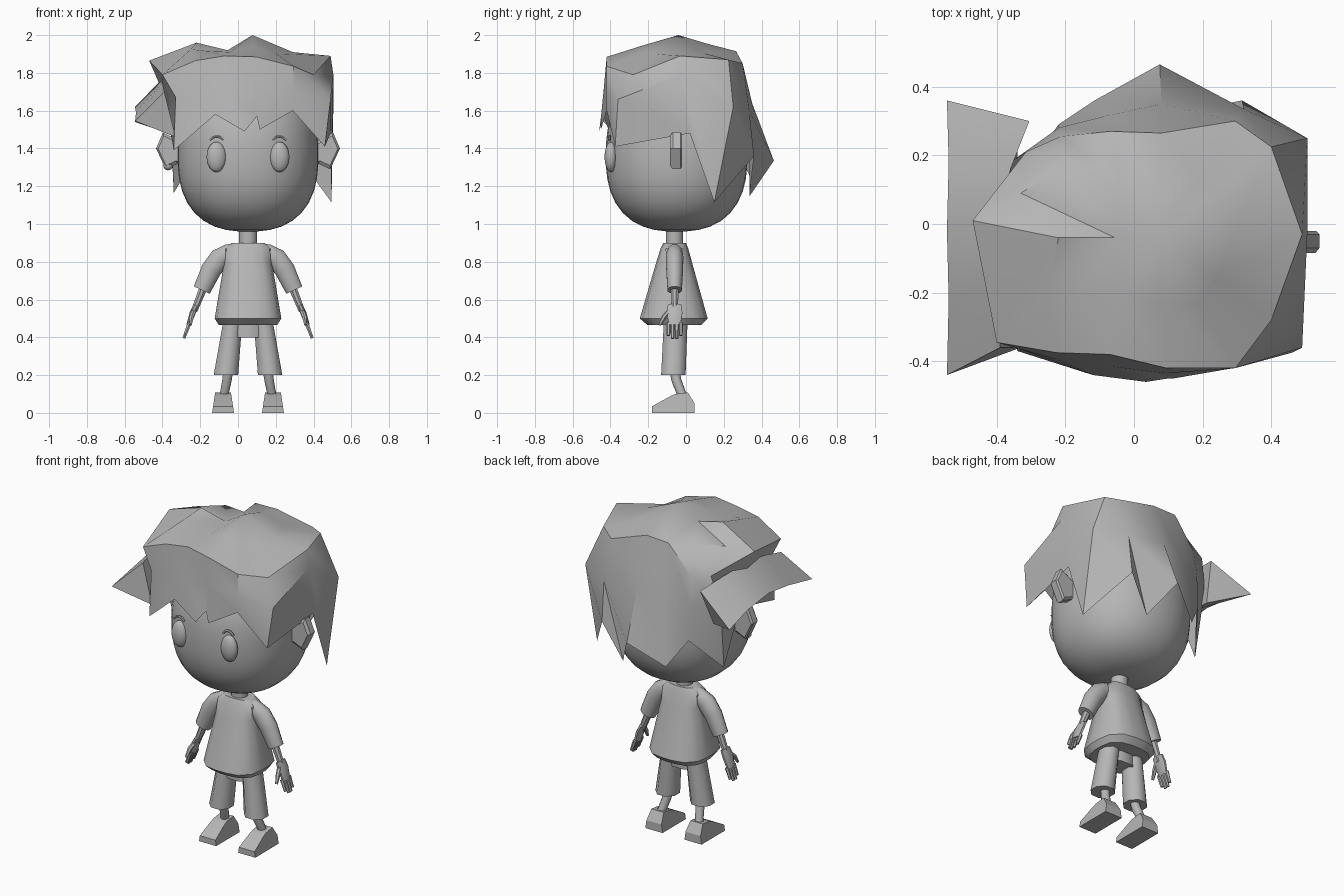
import bpy, bmesh, math
from mathutils import Vector

if "Cube" in bpy.data.objects:
    bpy.data.objects.remove(bpy.data.objects["Cube"])

CX, CY = 0.053, -0.06          # body axis
grey = bpy.data.materials.new("plain_grey")
grey.diffuse_color = (0.47, 0.47, 0.47, 1)
grey.use_nodes = True
grey.node_tree.nodes["Principled BSDF"].inputs["Base Color"].default_value = grey.diffuse_color


def finish(name, verts, faces, smooth=35):
    me = bpy.data.meshes.new(name)
    me.from_pydata([tuple(v) for v in verts], [], faces)
    bm = bmesh.new()
    bm.from_mesh(me)
    bmesh.ops.recalc_face_normals(bm, faces=bm.faces)
    bm.to_mesh(me)
    bm.free()
    me.materials.append(grey)
    ob = bpy.data.objects.new(name, me)
    bpy.context.collection.objects.link(ob)
    if smooth:
        bpy.ops.object.select_all(action='DESELECT')
        ob.select_set(True)
        bpy.context.view_layer.objects.active = ob
        bpy.ops.object.shade_smooth_by_angle(angle=math.radians(smooth))
    return ob


def loft(name, rings, smooth=35):
    """Skin a list of equal rings and close both ends."""
    n = len(rings[0])
    verts = [p for r in rings for p in r]
    faces = [(k*n+i, k*n+(i+1) % n, (k+1)*n+(i+1) % n, (k+1)*n+i)
             for k in range(len(rings)-1) for i in range(n)]
    faces += [tuple(range(n)), tuple(range(len(verts)-n, len(verts)))]
    return finish(name, verts, faces, smooth)


def flat_ring(x, y, z, rx, ry, n=8, power=2.0):
    pts = []
    for i in range(n):
        a = 2*math.pi*(i+0.5)/n
        c, s = math.cos(a), math.sin(a)
        k = (abs(c)**power + abs(s)**power)**(-1/power)
        pts.append((x+rx*c*k, y+ry*s*k, z))
    return pts


def tube(name, path, radii, n=8, depth=1.0, smooth=40):
    """Tube along a path; depth scales its y radius."""
    path = [Vector(p) for p in path]
    rings = []
    for i, p in enumerate(path):
        t = (path[min(i+1, len(path)-1)] - path[max(i-1, 0)]).normalized()
        u = t.cross(Vector((0, 1, 0))).normalized()
        v = t.cross(u)
        rings.append([p + radii[i]*(u*math.cos(a) + v*math.sin(a)*depth)
                      for a in (2*math.pi*(k+0.5)/n for k in range(n))])
    return loft(name, rings, smooth)


def ellipsoid(name, center, size, power=2.0, seg=32, rows=20):
    bm = bmesh.new()
    bmesh.ops.create_uvsphere(bm, u_segments=seg, v_segments=rows, radius=1)
    verts = []
    for v in bm.verts:
        # round in plan, squarer in elevation when power is above 2
        r = math.hypot(v.co.x, v.co.y)
        k = (r**power + abs(v.co.z)**power)**(-1/power)
        q = (abs(v.co.x)**2.2 + abs(v.co.y)**2.2)**(-1/2.2)*r if power > 2 and r > 1e-6 else 1
        verts.append([center[0] + size[0]*v.co.x*k*q, center[1] + size[1]*v.co.y*k*q,
                      center[2] + size[2]*v.co.z*k])
    faces = [[v.index for v in f.verts] for f in bm.faces]
    bm.free()
    return finish(name, verts, faces, 60)


# head and neck
ellipsoid("head", (CX, -0.05, 1.365), (0.373, 0.375, 0.405), 2.5)
loft("neck", [flat_ring(CX, CY, z, 0.048, 0.046, 16) for z in (0.86, 1.0)])

# hair shell: top ring, crown edge, widest line and jagged lower edge, counterclockwise
inner = [(-.25, -.20, 1.925), (-.16, -.21, 1.915), (-.04, -.21, 1.91), (.085, -.23, 1.945),
         (.19, -.23, 1.91), (.24, -.16, 1.90), (.29, -.04, 1.91), (.24, .09, 1.905),
         (.19, .13, 1.91), (.08, .11, 1.955), (-.045, .12, 1.92), (-.20, .17, 1.90),
         (-.33, .09, 1.89), (-.22, -.04, 1.96)]
crown = [(-.40, -.345, 1.79), (-.225, -.375, 1.865), (-.07, -.38, 1.89), (.095, -.42, 1.885),
         (.295, -.42, 1.835), (.40, -.28, 1.79), (.49, -.03, 1.89), (.40, .225, 1.87),
         (.295, .30, 1.85), (.08, .265, 1.915), (-.07, .27, 1.91), (-.215, .255, 1.74),
         (-.315, .21, 1.75), (-.47, .01, 1.865)]
waist = [(-.33, -.365, 1.67), (-.225, -.395, 1.70), (-.07, -.415, 1.71), (.095, -.435, 1.72),
         (.295, -.42, 1.70), (.49, -.36, 1.66), (.505, -.03, 1.79), (.505, .25, 1.62),
         (.32, .335, 1.60), (.08, .35, 1.64), (-.08, .315, 1.60), (-.22, .28, 1.58),
         (-.36, .18, 1.58), (-.39, 0, 1.68)]
hem = [[(-.34, -.37, 1.39)], [(-.12, -.44, 1.58)], [(.035, -.46, 1.49)],
       [(.10, -.45, 1.57), (.115, -.45, 1.50)], [(.29, -.42, 1.60)], [(.46, -.375, 1.41)],
       [(.49, .02, 1.48)], [(.495, .15, 1.115)], [(.315, .36, 1.36), (.19, .335, 1.145)],
       [(.075, .465, 1.335)],
       [(-.115, .36, 1.20)], [(-.22, .29, 1.36)], [(-.34, .12, 1.165)], [(-.35, -.02, 1.48)]]
n = len(crown)
# peak, and the shallow dip between the two ridges
verts = [(.077, -.04, 2.0), (-.055, -.04, 1.92)] + inner + crown + waist
faces = [(0, 4, 1), (0, 1, 12)]
ids = []
for group in hem:
    ids.append(list(range(len(verts), len(verts)+len(group))))
    verts += group
for i in range(n):
    j = (i+1) % n
    faces.append((0 if 2 <= i < 10 else 1, 2+i, 2+j))
    for k in range(2):
        a, b = 2+k*n, 2+(k+1)*n
        faces.append((a+i, b+i, b+j, a+j))
    w = 2+2*n
    for a, b in zip(ids[i], ids[i][1:]):
        faces.append((w+i, a, b))
    faces.append((w+i, ids[i][-1], ids[j][0], w+j))
finish("hair", verts, faces, 38)

# side tuft of hair sweeping out, arched between two tips
loft("hair_tuft", [
    [(-.545, -.44, 1.545), (-.39, -.36, 1.70), (-.33, -.36, 1.46)],
    [(-.54, -.22, 1.59), (-.40, -.18, 1.75), (-.34, -.2, 1.49)],
    [(-.545, -.02, 1.62), (-.40, 0, 1.77), (-.34, -.05, 1.50)],
    [(-.54, .18, 1.59), (-.36, .16, 1.74), (-.34, .08, 1.48)],
    [(-.545, .36, 1.54), (-.305, .30, 1.69), (-.34, .22, 1.47)]], 40)

# shirt body, flared towards its hem
sections = [(.90, .088, -.12, 0), (.87, .125, -.135, .012), (.79, .128, -.16, .034),
            (.50, .177, -.245, .115), (.465, .155, -.205, .082)]
loft("shirt", [flat_ring(CX, (a+b)/2, z, w, (b-a)/2, 16, 3.0)
               for z, w, a, b in sections], 40)

# shorts seat
loft("shorts_seat", [flat_ring(CX, CY, z, 0.09, 0.06, 8, 4) for z in (0.40, 0.48)])

foot_side = [(-.18, 0), (-.18, .035), (-.08, .09), (-.055, .10), (.01, .108), (.045, .05), (.045, 0)]
for s, side in ((-1, "left"), (1, "right")):
    def at(dx, y, z):
        return (CX + s*dx, y, z)

    # ear
    ear = [(.34, 1.31), (.37, 1.32), (.435, 1.29), (.487, 1.40), (.45, 1.485), (.40, 1.46), (.34, 1.42)]
    loft("ear_" + side, [[at(.43 + (x-.43)*f, y, 1.39 + (z-1.39)*f) for x, z in ear]
                         for y, f in ((-.085, .8), (-.07, 1), (-.03, 1), (-.02, .85))], 20)

    # eye and brow
    ellipsoid("eye_" + side, at(.167, -.397, 1.355), (.052, .034, .08), 2, 24, 16)
    tube("brow_" + side, [at(.167 + .035*t, -.405, 1.465 - .022*t*t) for t in (-1, -.5, 0, .5, 1)],
         [.007]*5, 6)

    # sleeve, forearm and hand
    tube("sleeve_" + side, [at(.05, CY, .85), at(.10, CY, .845), at(.15, CY, .817),
                            at(.195, CY, .757), at(.245, CY, .65)],
         [.045, .052, .058, .056, .048], 12, 0.82)
    tube("forearm_" + side, [at(.225, CY, .69), at(.285, CY, .54)], [.024, .018], 8)
    tube("palm_" + side, [at(.275, CY, .57), at(.293, CY, .53), at(.315, CY, .465)],
         [.015, .017, .013], 8, 2.6)
    for k in range(4):
        y = CY - .033 + .022*k
        tip = .395 if k in (1, 2) else .41
        tube("finger_" + side, [at(.31, y, .475), at(.34 - (tip-.395)*.4, y, tip)], [.012, .009], 6)
    tube("thumb_" + side, [at(.285, -.08, .545), at(.298, -.115, .51), at(.305, -.14, .465)],
         [.014, .013, .008], 6)

    # shorts leg, shin and shoe
    loft("shorts_leg_" + side, [flat_ring(CX + s*.082, -.055, .475, .055, .068),
                                flat_ring(CX + s*.117, -.067, .20, .070, .070)], 50)
    tube("shin_" + side, [at(.105, -.06, .22), at(.112, -.05, .17), at(.13, -.015, .08)],
         [.027, .026, .024], 10)
    loft("shoe_" + side, [[at(.132 + e*(.058 - .15*z), y, z) for y, z in foot_side]
                          for e in (-1, 1)], 20)

# earring
ellipsoid("earring", (-.37, -.06, 1.31), (.026, .026, .026), 2, 12, 8)
